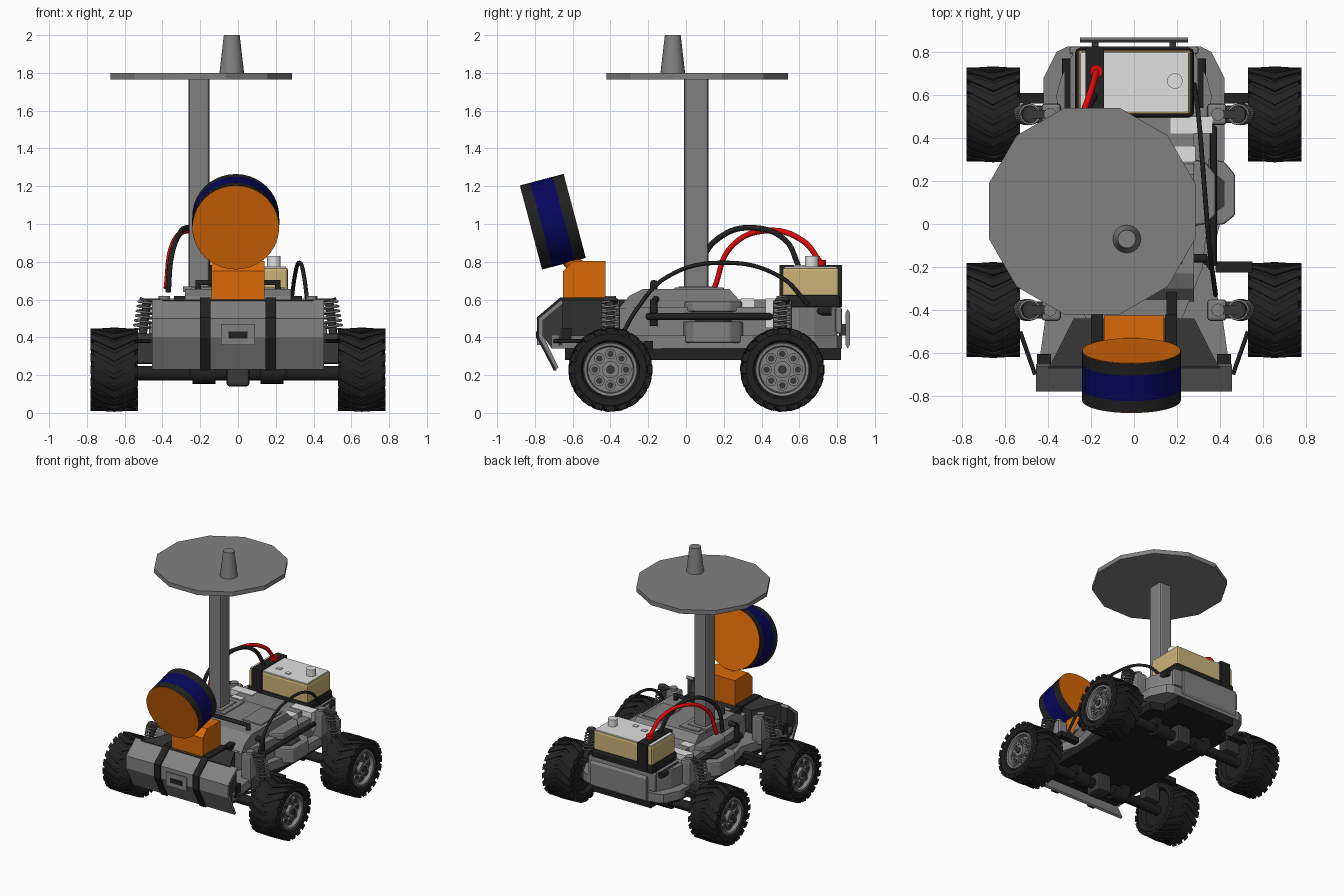
import bpy, bmesh
from math import sin, cos, pi, radians
from mathutils import Vector, Matrix

if "Cube" in bpy.data.objects:
    bpy.data.objects.remove(bpy.data.objects["Cube"])


def material(name, rgb):
    m = bpy.data.materials.new(name)
    m.use_nodes = True
    m.diffuse_color = (*rgb, 1)
    m.node_tree.nodes["Principled BSDF"].inputs["Base Color"].default_value = (*rgb, 1)
    return m


GREY = material("body grey", (.22, .22, .22))
DARK = material("dark grey", (.04, .04, .04))
BLACK = material("rubber black", (.015, .015, .015))
PALE = material("pale grey", (.75, .75, .75))
ORANGE = material("orange", (.7, .14, .002))
NAVY = material("navy blue", (.002, .002, .11))
TAN = material("tan", (.6, .45, .19))
RED = material("red", (.75, .003, .003))


def finish(name, mat, bm, mirror=False, bevel=0, smooth=False):
    bmesh.ops.recalc_face_normals(bm, faces=bm.faces)
    me = bpy.data.meshes.new(name)
    bm.to_mesh(me)
    bm.free()
    me.materials.append(mat)
    if smooth:
        for p in me.polygons:
            p.use_smooth = True
        me.set_sharp_from_angle(angle=radians(35))
    return link(name, me, mirror, bevel)


def link(name, data, mirror=False, bevel=0):
    ob = bpy.data.objects.new(name, data)
    bpy.context.collection.objects.link(ob)
    if bevel:
        b = ob.modifiers.new("Bevel", 'BEVEL')
        b.width, b.segments = bevel, 2
    if mirror:
        ob.modifiers.new("Mirror", 'MIRROR')
    return ob


def box(name, mat, lo, hi, mirror=False, bevel=0):
    bm = bmesh.new()
    lo, hi = Vector(lo), Vector(hi)
    m = Matrix.Translation((lo + hi) / 2) @ Matrix.Diagonal((*(hi - lo), 1))
    bmesh.ops.create_cube(bm, size=1, matrix=m)
    return finish(name, mat, bm, mirror, bevel)


def prism(name, mat, pts, axis, lo, hi, mirror=False, bevel=0):
    """Extrude an outline: (y, z) points along x, or (x, y) points along z."""
    bm = bmesh.new()
    place = (lambda a, b: (lo, a, b)) if axis == 'x' else (lambda a, b: (a, b, lo))
    face = bm.faces.new([bm.verts.new(place(*p)) for p in pts])
    out = bmesh.ops.extrude_face_region(bm, geom=[face])["geom"]
    step = Vector((hi - lo, 0, 0)) if axis == 'x' else Vector((0, 0, hi - lo))
    bmesh.ops.translate(bm, vec=step, verts=[v for v in out if isinstance(v, bmesh.types.BMVert)])
    return finish(name, mat, bm, mirror, bevel)


def plan(name, mat, half, lo, hi):
    """Plate with an outline symmetric about x = 0."""
    return prism(name, mat, half + [(-x, y) for x, y in reversed(half)], 'z', lo, hi)


def rod(name, mat, a, b, r, r2=None, n=24, mirror=False, turn=0, smooth=True):
    bm = bmesh.new()
    a, b = Vector(a), Vector(b)
    m = Matrix.Translation((a + b) / 2) @ (b - a).to_track_quat('Z', 'Y').to_matrix().to_4x4()
    bmesh.ops.create_cone(bm, cap_ends=True, segments=n, radius1=r, radius2=r if r2 is None else r2,
                          depth=(b - a).length, matrix=m @ Matrix.Rotation(turn, 4, 'Z'))
    return finish(name, mat, bm, mirror, smooth=smooth)


def cable(name, mat, pts, r, mirror=False, curved=True):
    cu = bpy.data.curves.new(name, 'CURVE')
    cu.dimensions, cu.bevel_depth, cu.bevel_resolution, cu.resolution_u = '3D', r, 2, 8
    cu.use_fill_caps = True
    cu.materials.append(mat)
    if curved:
        sp = cu.splines.new('BEZIER')
        sp.bezier_points.add(len(pts) - 1)
        for bp, p in zip(sp.bezier_points, pts):
            bp.co, bp.handle_left_type, bp.handle_right_type = p, 'AUTO', 'AUTO'
    else:
        sp = cu.splines.new('POLY')
        sp.points.add(len(pts) - 1)
        for q, p in zip(sp.points, pts):
            q.co = (*p, 1)
    return link(name, cu, mirror)


def lathe(name, mat, profile):
    """Spin (x, radius) points about the x axis."""
    bm = bmesh.new()
    vs = [bm.verts.new((x, 0, r)) for x, r in profile]
    es = [bm.edges.new(e) for e in zip(vs, vs[1:])]
    bmesh.ops.spin(bm, geom=vs + es, cent=(0, 0, 0), axis=(1, 0, 0), angle=2 * pi, steps=40)
    bmesh.ops.remove_doubles(bm, verts=bm.verts, dist=1e-4)
    return finish(name, mat, bm, smooth=True)


# Wheels: tyre, chevron lugs, rim with ringed holes, hub
wheel = [lathe("tyre", BLACK, [(-.09, 0), (-.09, .14), (-.12, .155), (-.124, .19), (-.11, .212),
                               (.11, .212), (.124, .19), (.12, .155), (.09, .142)]),
         lathe("rim", GREY, [(.08, 0), (.08, .12), (.112, .125), (.115, .14), (.09, .146)]),
         rod("hub", GREY, (.07, 0, 0), (.112, 0, 0), .045),
         rod("hub_cap", DARK, (.11, 0, 0), (.122, 0, 0), .022)]
bm = bmesh.new()
for i in range(20):
    for s in (-1, 1):
        for v in bmesh.ops.create_cube(bm, size=1)["verts"]:
            u = v.co.x + .5
            t = 2 * pi * i / 20 + .33 * (1 - u) + .2 * v.co.y
            r = .212 + .024 * v.co.z - .004 * u
            v.co = (s * u * .125, r * cos(t), r * sin(t))
wheel.append(finish("tread_lugs", BLACK, bm))
for i in range(8):
    y, z = .083 * cos(i * pi / 4), .083 * sin(i * pi / 4)
    wheel.append(rod("rim_ring", GREY, (.07, y, z), (.094, y, z), .028, n=14))
    wheel.append(rod("rim_hole", DARK, (.09, y, z), (.097, y, z), .017, n=14))
for k, (s, y) in enumerate([(1, -.4), (1, .51), (-1, -.4), (-1, .51)]):
    for part in wheel:
        ob = part if k == 0 else part.copy()
        if k:
            bpy.context.collection.objects.link(ob)
        ob.location, ob.scale = (s * .655, y, .229), (s, 1, 1)

# Axles, gearboxes, arms and spring shocks
for y in (-.4, .51):
    rod("axle", BLACK, (-.57, y, .21), (.57, y, .21), .038)
    rod("axle_sleeve", BLACK, (.12, y, .21), (.24, y, .21), .056, mirror=True)
    box("gearbox", DARK, (-.06, y - .07, .14), (.06, y + .07, .29), bevel=.015)
    box("axle_bracket", BLACK, (.2, y - .05, .2), (.26, y + .05, .3), mirror=True)
    e = -.2 if y < 0 else .585
    box("suspension_arm", BLACK, (.38, e - .025, .34), (.55, e + .025, .38), mirror=True)
    box("knuckle", DARK, (.42, y - .04, .26), (.55, y + .04, .42), mirror=True, bevel=.01)
    rod("shock_shaft", DARK, (.52, y, .3), (.48, y, .6), .022, mirror=True)
    rod("shock_seat", DARK, (.485, y, .585), (.48, y, .6), .04, mirror=True)
    n = 72
    coil = [(.51 - .028 * i / n + .045 * cos(i * pi / 6), y + .045 * sin(i * pi / 6), .44 + .15 * i / n)
            for i in range(n + 1)]
    cable("shock_spring", GREY, coil, .006, True, False)
    box("shock_tower", GREY, (.34, y - .05, .38), (.43, y + .05, .6), mirror=True, bevel=.015)
    box("tower_cap", DARK, (.41, y - .02, .585), (.5, y + .02, .605), mirror=True)
    rod("tower_bolt", GREY, (.39, y, .59), (.39, y, .62), .03, n=16, mirror=True)

# Chassis layers and body
plan("belly_plate", BLACK, [(.36, -.64), (.36, .62), (.26, .66), (.26, .82)], .28, .34)
plan("chassis_tray", GREY, [(.45, -.71), (.41, -.42), (.35, -.2), (.4, 0), (.42, .3), (.42, .68), (.36, .8),
                            (.31, .825)], .34, .41)
plan("main_body", GREY, [(.22, -.45), (.32, -.2), (.34, 0), (.36, .6), (.34, .68), (.28, .8)], .41, .56)
prism("upper_deck", GREY, [(-.36, .55), (-.3, .62), (-.23, .655), (.23, .655), (.28, .6), (.5, .6), (.5, .55)],
      'x', -.28, .28)
box("deck_panel", GREY, (.08, -.06, .65), (.25, .2, .665), True, .005)
box("tub_edge", BLACK, (.15, -.44, .5), (.2, -.2, .6), True)
box("deck_light_rear", PALE, (.17, .42, .45), (.365, .5, .605), True)
box("deck_light_front", PALE, (.19, .29, .55), (.285, .36, .605), True)
pod = [(.3, -.02), (.42, 0), (.47, .04), (.47, .23), (.42, .29), (.3, .31)]
prism("side_pod", GREY, pod, 'z', .37, .485, True, .01)
prism("pod_recess", DARK, [(.37, .05), (.42, .08), (.42, .2), (.37, .24)], 'z', .48, .49, True)
prism("pod_upper_step", GREY, [(x - .09, y) for x, y in pod], 'z', .535, .59, True, .01)
cable("side_rail", BLACK, [(.34, -.2, .51), (.37, -.18, .51), (.37, .44, .51), (.34, .46, .51)], .018, True, False)
rod("side_post", BLACK, (.335, -.17, .46), (.335, -.17, .6), .02, n=12, mirror=True)
cable("roll_hoop", BLACK, [(-.21, -.17, .6), (-.21, -.17, .69), (.21, -.17, .69), (.21, -.17, .6)], .02, False, False)
rod("cross_bar", BLACK, (-.34, -.16, .6), (.34, -.16, .6), .02, n=12)

# Nose, straps and bumper details
plan("hood", DARK, [(.4, -.67), (.36, -.6), (.28, -.44)], .4, .598)
prism("nose_core", DARK, [(-.76, .41), (-.76, .49), (-.67, .575), (-.655, .575), (-.655, .36), (-.71, .34)],
      'x', -.445, .445)
prism("nose_shell", GREY, [(-.66, .6), (-.78, .5), (-.78, .4), (-.69, .23), (-.675, .24), (-.757, .41),
                           (-.757, .49), (-.65, .58)], 'x', -.455, .455)
prism("nose_strap", BLACK, [(-.42, .612), (-.665, .612), (-.79, .505), (-.79, .397), (-.7, .225), (-.685, .225),
                            (-.77, .41), (-.77, .49), (-.66, .59), (-.42, .59)], 'x', .145, .2, True)
box("nose_plate", GREY, (-.09, -.79, .36), (.09, -.77, .47))
box("nose_slot", BLACK, (-.05, -.795, .395), (.05, -.787, .43))
box("nose_corner_block", BLACK, (.385, -.665, .38), (.45, -.605, .45), True)
cable("nose_stay", BLACK, [(.46, -.7, .38), (.53, -.5, .38)], .01, True, False)

# Rear bumper
box("rear_panel", GREY, (-.3, .79, .42), (.3, .825, .56), bevel=.01)
prism("rear_bar", GREY, [(.845, .36), (.855, .34), (.868, .36), (.868, .53), (.855, .55), (.845, .53)], 'x', -.25, .25)
box("rear_stub", DARK, (.165, .81, .41), (.195, .85, .47), True)
rod("rear_tank", BLACK, (.31, .54, .54), (.31, .77, .54), .025, n=16, mirror=True)

# Battery with strap and terminals
box("battery_tray", BLACK, (-.275, .495, .54), (.28, .82, .628), bevel=.025)
box("battery_case", TAN, (-.26, .51, .6), (.265, .81, .77), bevel=.015)
box("battery_lid", PALE, (-.25, .52, .75), (.255, .8, .776), bevel=.006)
box("battery_strap", BLACK, (-.225, .495, .56), (-.14, .825, .783))
box("lid_vent", PALE, (-.08, .6, .77), (-.04, .63, .782))
box("lid_vent", PALE, (.02, .57, .77), (.06, .6, .782))
rod("battery_post", PALE, (.19, .665, .76), (.19, .665, .83), .036)
rod("battery_post_red", RED, (-.175, .71, .77), (-.175, .71, .81), .03)

# Cables
cable("red_cable", RED, [(-.175, .71, .8), (-.2, .62, .91), (-.27, .43, .965), (-.35, .24, .88), (-.38, .15, .66)],
      .015)
cable("black_cable", BLACK, [(-.18, .6, .77), (-.22, .52, .92), (-.27, .33, .98), (-.32, .18, .93),
                             (-.355, .09, .82), (-.37, .06, .64)], .015)
cable("side_cable", BLACK, [(.28, .65, .57), (.3, .5, .72), (.325, .2, .795), (.35, -.1, .72), (.37, -.26, .55),
                            (.38, -.33, .43)], .011)

# Mast, dish and beacon
box("mast_foot", GREY, (-.29, -.04, .64), (-.12, .15, .67))
box("mast", GREY, (-.262, -.01, .6), (-.15, .12, 1.78), bevel=.018)
rod("dish", GREY, (-.195, .06, 1.765), (-.195, .06, 1.8), .497, n=12, turn=pi / 12, smooth=False)
rod("beacon", GREY, (-.033, -.07, 1.8), (-.033, -.07, 2), .065, .042)

# Tilted sensor drum on its mount
prism("drum_mount", ORANGE, [(-.65, .6), (-.425, .6), (-.425, .805), (-.595, .805), (-.65, .75)], 'x', -.14, .14)
centre, axis = Vector((-.012, -.705, 1.012)), Vector((0, .967, .255))
for name, mat, a, b, r in (("drum_front_band", BLACK, -.118, -.06, .23), ("drum_blue_band", NAVY, -.062, .06, .2305),
                           ("drum_back_band", BLACK, .058, .118, .23), ("drum_front_face", ORANGE, -.12, -.116, .229),
                           ("drum_back_face", ORANGE, .116, .12, .229)):
    rod(name, mat, centre + axis * a, centre + axis * b, r, n=40)
rod("drum_neck", ORANGE, (-.01, -.55, .74), (-.01, -.63, .83), .045, n=16)
